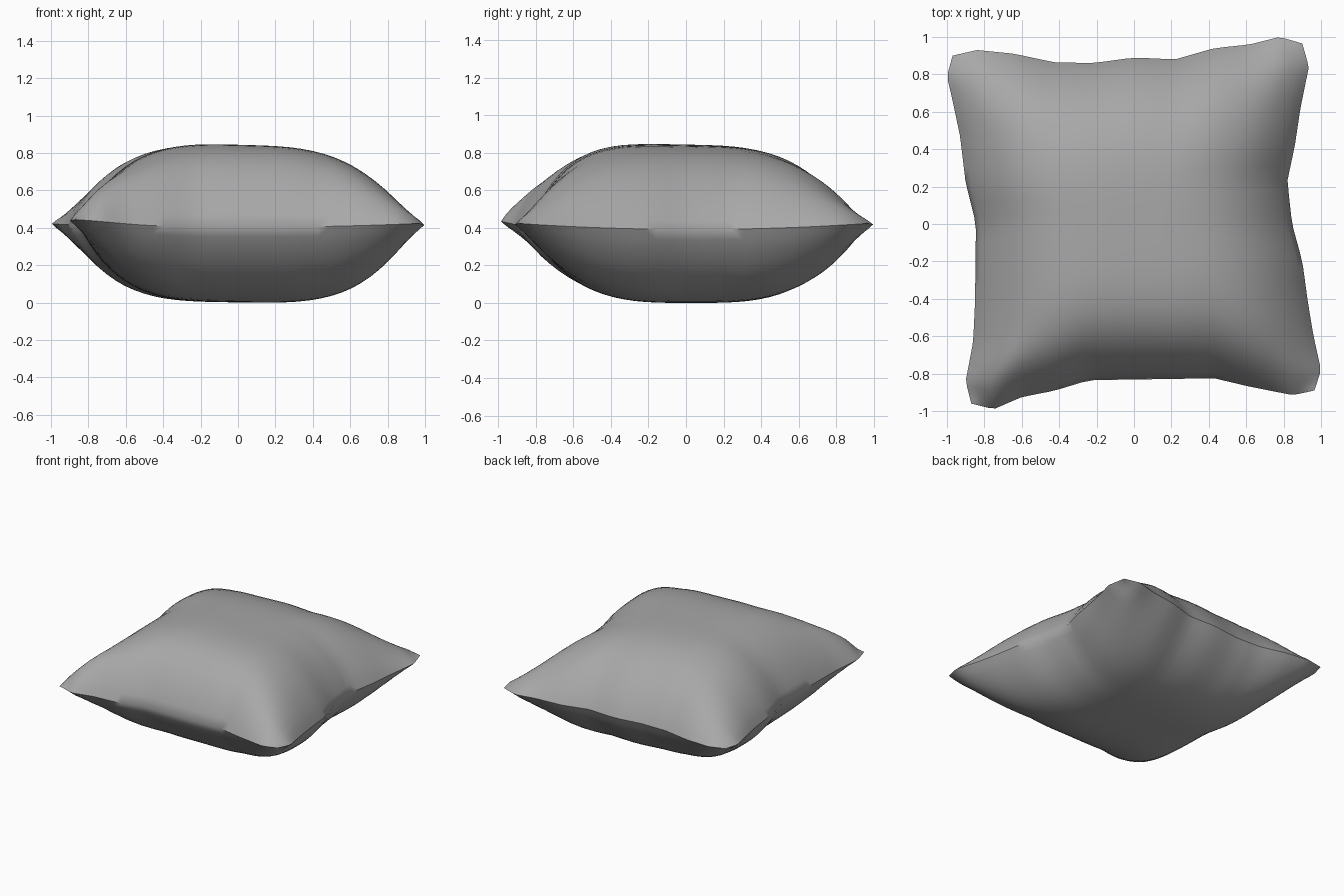
import bpy, bmesh, math

if "Cube" in bpy.data.objects:
    bpy.data.objects.remove(bpy.data.objects["Cube"])

# Seam outline: one polyline per side, corner to corner
FRONT = [(-.87, -.96), (-.75, -.99), (-.6, -.925), (-.42, -.89), (-.24, -.835), (.1, -.83),
         (.43, -.825), (.62, -.87), (.85, -.915), (.965, -.89)]
BACK = [(-.97, .90), (-.84, .93), (-.64, .91), (-.43, .865), (-.22, .86), (0, .89),
        (.22, .88), (.43, .94), (.62, .96), (.78, 1.0), (.90, .965)]
LEFT = [(-.87, -.96), (-.9, -.84), (-.86, -.63), (-.85, -.42), (-.845, 0), (-.90, .22),
        (-.93, .47), (-.97, .66), (-1.0, .79), (-.97, .90)]
RIGHT = [(.965, -.89), (1.0, -.78), (.96, -.6), (.93, -.42), (.90, -.2), (.845, 0),
         (.82, .23), (.86, .42), (.89, .62), (.935, .84), (.90, .965)]
N = 36


def along(line, axis, t):
    """Point on a side at fraction t, measured along the given axis."""
    a, b = line[0][axis], line[-1][axis]
    c = a + (b - a) * t
    for p, q in zip(line, line[1:]):
        if c <= q[axis] + 1e-9:
            k = (c - p[axis]) / (q[axis] - p[axis])
            return [p[i] + (q[i] - p[i]) * k for i in (0, 1)]
    return list(line[-1])


def plan(s, t):
    """Blend the four sides into a surface patch."""
    f, b = along(FRONT, 0, s), along(BACK, 0, s)
    l, r = along(LEFT, 1, t), along(RIGHT, 1, t)
    return [(1 - t) * f[i] + t * b[i] + (1 - s) * l[i] + s * r[i]
            - (1 - s) * (1 - t) * FRONT[0][i] - s * (1 - t) * FRONT[-1][i]
            - (1 - s) * t * BACK[0][i] - s * t * BACK[-1][i] for i in (0, 1)]


def swell(u, p=3.5):
    return max(0, 1 - abs(u) ** p) ** .88


def height(u, v, side):
    seam = .405 + .02 * (u * v) ** 2 - .012 * u * (1 - v * v)
    seam += .02 * math.exp(-((u + 1) ** 2 + (v + 1) ** 2) / .1)
    if side > 0:
        h = .437 * swell(u, 3.3) * swell(v, 4.2 if v < 0 else 3.3) * (1 - .03 * u - .04 * v)
        h *= 1 + .3 * math.exp(-((u + .9) ** 2 + (v + .9) ** 2) / .06)
    else:
        h = .402 * swell(u, 3.7) * swell(v, 3.4)
    return seam + side * h


bm = bmesh.new()


def spaced(i):
    k = 2 * i / N - 1
    return .5 * k + .5 * math.sin(k * math.pi / 2)


# Upper and lower cloth panels sharing the seam
grids = {}
for side in (1, -1):
    for i in range(N + 1):
        for j in range(N + 1):
            rim = i in (0, N) or j in (0, N)
            if rim and side < 0:
                grids[side, i, j] = grids[1, i, j]
                continue
            u, v = spaced(i), spaced(j)
            x, y = plan((u + 1) / 2, (v + 1) / 2)
            grids[side, i, j] = bm.verts.new((x, y, height(u, v, side)))
    for i in range(N):
        for j in range(N):
            quad = [grids[side, a, b] for a, b in
                    ((i, j), (i + 1, j), (i + 1, j + 1), (i, j + 1))]
            bm.faces.new(quad if side > 0 else quad[::-1])

# Rest the cushion on the ground
low = min(v.co.z for v in bm.verts)
for v in bm.verts:
    v.co.z -= low

mesh = bpy.data.meshes.new("cushion")
bm.to_mesh(mesh)
bm.free()
cushion = bpy.data.objects.new("cushion", mesh)
bpy.context.collection.objects.link(cushion)

# Dark grey cloth
cloth = bpy.data.materials.new("grey_cloth")
cloth.diffuse_color = (.39, .39, .39, 1)
cloth.use_nodes = True
cloth.node_tree.nodes["Principled BSDF"].inputs["Base Color"].default_value = cloth.diffuse_color
mesh.materials.append(cloth)

bpy.context.view_layer.objects.active = cushion
cushion.select_set(True)
bpy.ops.object.shade_smooth_by_angle(angle=math.radians(50))
